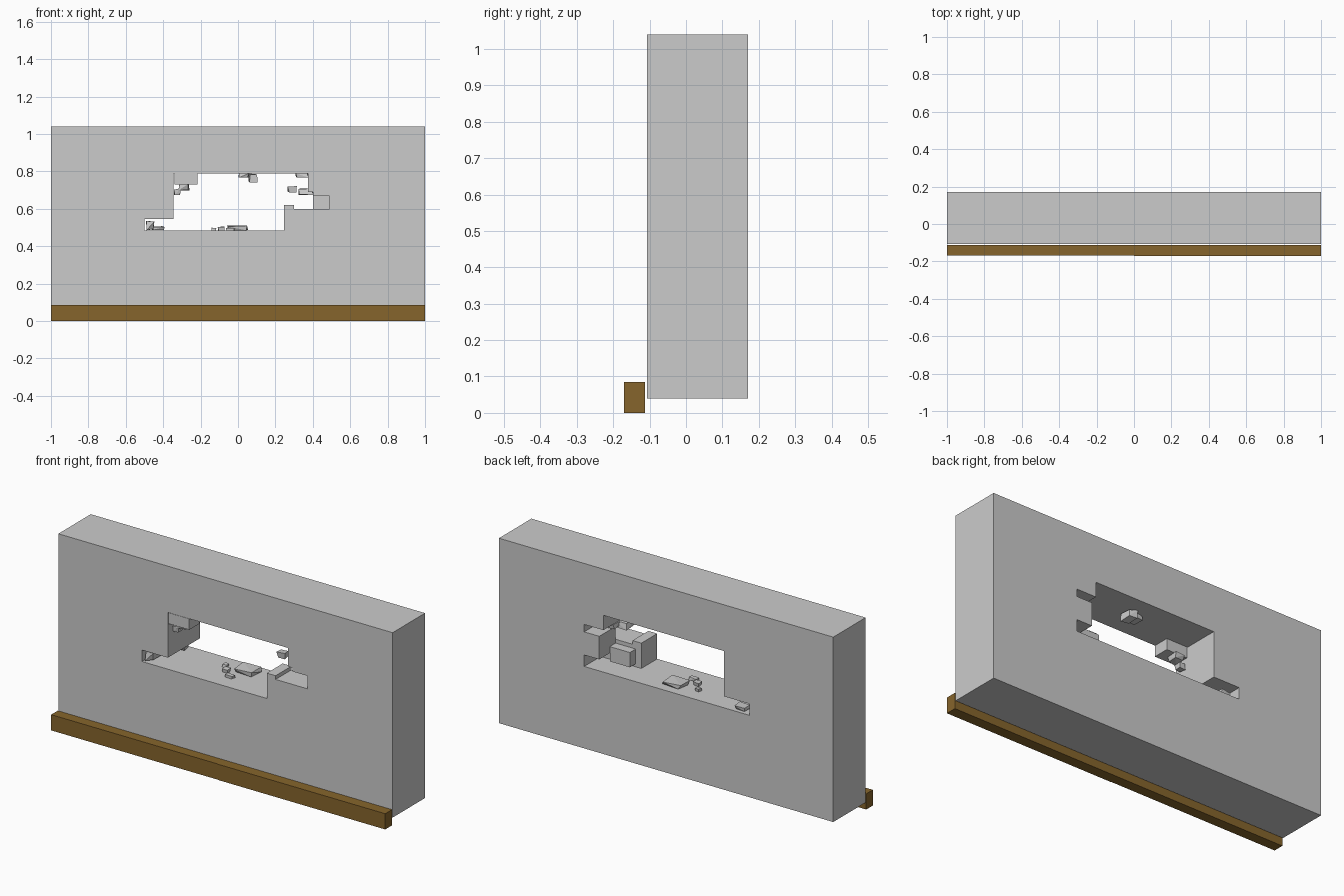
import bpy, bmesh, random
from mathutils import Vector

if "Cube" in bpy.data.objects:
    bpy.data.objects.remove(bpy.data.objects["Cube"])

random.seed(7)
F, M, B = -0.107, 0.03, 0.17      # wall front, brick joint depth, wall back


def make(name, bm, mat=None):
    bmesh.ops.recalc_face_normals(bm, faces=bm.faces)
    me = bpy.data.meshes.new(name)
    bm.to_mesh(me)
    bm.free()
    ob = bpy.data.objects.new(name, me)
    bpy.context.collection.objects.link(ob)
    if mat:
        me.materials.append(mat)
    return ob


def box(name, x0, x1, y0, y1, z0, z1, mat=None):
    bm = bmesh.new()
    bmesh.ops.create_cube(bm, size=1)
    for v in bm.verts:
        v.co = ((x0 + x1) / 2 + v.co.x * (x1 - x0),
                (y0 + y1) / 2 + v.co.y * (y1 - y0),
                (z0 + z1) / 2 + v.co.z * (z1 - z0))
    return make(name, bm, mat)


def prism(name, pts, y0, y1):
    bm = bmesh.new()
    face = bm.faces.new([bm.verts.new((x, y0, z)) for x, z in pts])
    new = bmesh.ops.extrude_face_region(bm, geom=[face])["geom"]
    bmesh.ops.translate(bm, vec=(0, y1 - y0, 0),
                        verts=[g for g in new if isinstance(g, bmesh.types.BMVert)])
    return make(name, bm)


def shard(name, c, s):
    # broken chunk: hull of a jittered box
    bm = bmesh.new()
    for i in range(8):
        sg = [1 if i >> k & 1 else -1 for k in range(3)]
        bm.verts.new(Vector([c[k] + sg[k] * s[k] / 2 * random.uniform(0.6, 1) for k in range(3)]))
    bmesh.ops.convex_hull(bm, input=bm.verts)
    bmesh.ops.dissolve_limit(bm, angle_limit=0.1, verts=bm.verts, edges=bm.edges)
    return make(name, bm)


# wall with a stepped breach, different on the front and back brick layers
wall = box("wall", -1, 1, F, B, 0.04, 1.04)
left = [(-0.345, 0.79), (-0.345, 0.545), (-0.5, 0.545)]
front = [(-0.5, 0.483), (0.247, 0.483), (0.247, 0.62), (0.3, 0.62), (0.3, 0.6), (0.49, 0.6),
         (0.49, 0.67), (0.4, 0.67), (0.4, 0.69), (0.375, 0.69), (0.375, 0.79)] + left
back = [(-0.5, 0.483), (0.49, 0.483), (0.49, 0.71), (0.375, 0.71), (0.375, 0.79)] + left
for pts, y0, y1 in ((front, -0.3, M), (back, M - 0.001, 0.3)):
    cutter = prism("breach_cutter", pts, y0, y1)
    mod = wall.modifiers.new("breach", "BOOLEAN")
    mod.operation, mod.solver, mod.object = "DIFFERENCE", "EXACT", cutter
    bpy.context.view_layer.objects.active = wall
    bpy.ops.object.modifier_apply(modifier=mod.name)
    bpy.data.objects.remove(cutter)

# loose bricks still in the breach
box("upper_left_brick", -0.34, -0.217, F, -0.02, 0.73, 0.789)
box("back_right_brick", 0.4, 0.49, M, B, 0.545, 0.67)
box("inner_right_brick", 0.28, 0.4, M, 0.08, 0.5, 0.58)

# rubble and fragments round the breach edge: centre, size
fragments = [
    ((0.0, 0.09, 0.496), (0.14, 0.1, 0.028)),
    ((-0.09, 0.03, 0.494), (0.04, 0.04, 0.025)),
    ((-0.04, -0.01, 0.49), (0.05, 0.03, 0.018)),
    ((-0.13, 0.08, 0.49), (0.03, 0.03, 0.02)),
    ((-0.47, -0.03, 0.51), (0.05, 0.14, 0.05)),
    ((-0.43, 0.13, 0.495), (0.08, 0.07, 0.025)),
    ((0.03, 0.04, 0.777), (0.06, 0.08, 0.03)),
    ((0.08, 0.06, 0.765), (0.05, 0.07, 0.05)),
    ((0.34, 0.0, 0.78), (0.07, 0.06, 0.03)),
    ((0.29, -0.03, 0.705), (0.05, 0.05, 0.035)),
    ((0.36, 0.0, 0.69), (0.09, 0.1, 0.04)),
    ((0.41, 0.06, 0.695), (0.09, 0.06, 0.03)),
    ((-0.29, -0.04, 0.715), (0.07, 0.07, 0.035)),
    ((-0.325, -0.05, 0.69), (0.04, 0.05, 0.04)),
]
for i, (c, s) in enumerate(fragments):
    shard(f"fragment_{i + 1}", c, s)

# wooden skirting board, two lengths
wood = bpy.data.materials.new("wood")
wood.diffuse_color = (0.24, 0.13, 0.025, 1)
wood.use_nodes = True
wood.node_tree.nodes["Principled BSDF"].inputs["Base Color"].default_value = wood.diffuse_color
box("skirting_left", -1, 0, -0.168, -0.112, 0, 0.085, wood)
box("skirting_right", 0, 1, -0.17, -0.112, 0, 0.085, wood)
